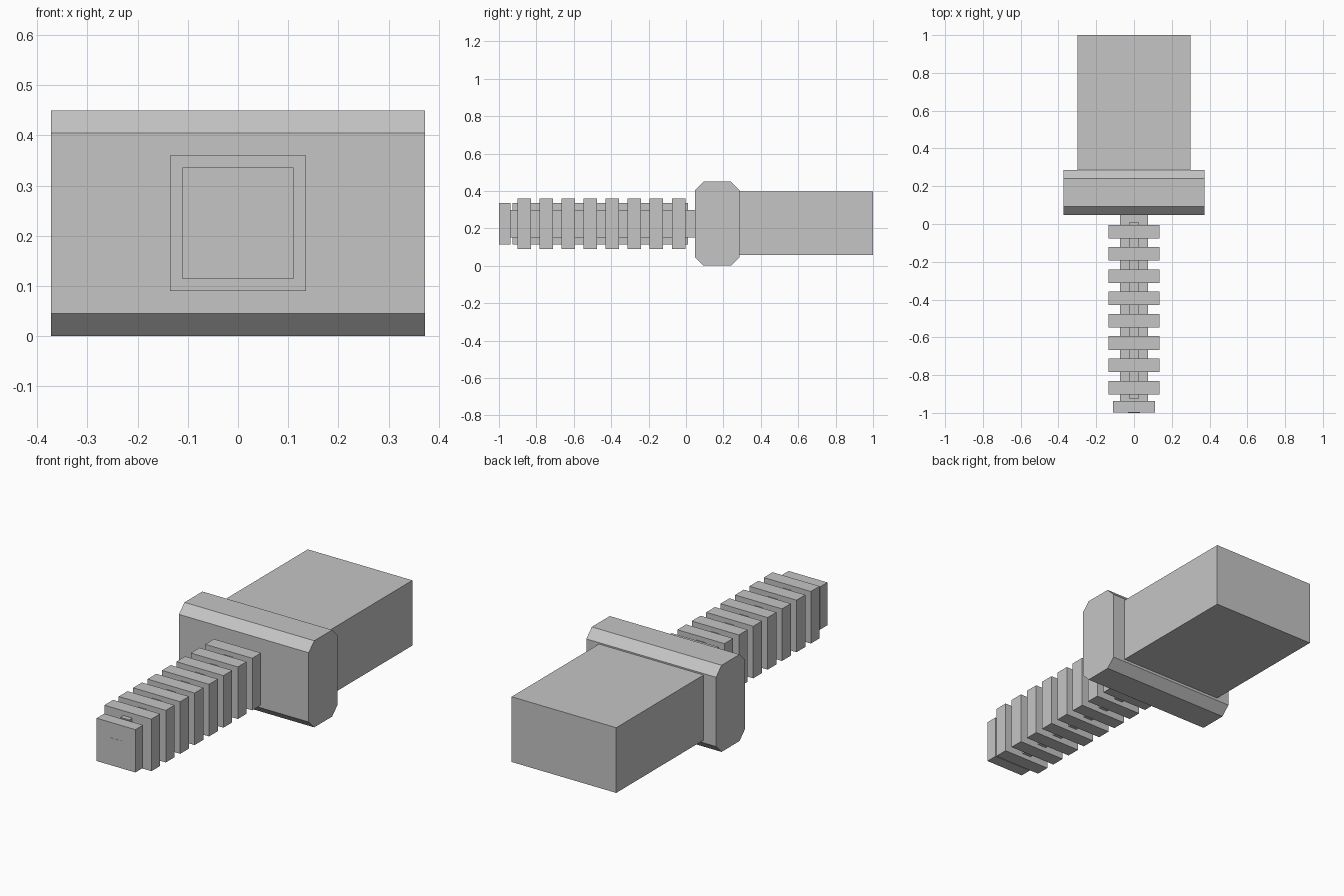
import bpy
import bmesh

# Remove the default cube
if "Cube" in bpy.data.objects:
    bpy.data.objects.remove(bpy.data.objects["Cube"], do_unlink=True)

# Single plain grey
GREY = (0.56, 0.56, 0.56, 1)
grey = bpy.data.materials.new("plain grey")
grey.use_nodes = True
grey.diffuse_color = GREY
grey.node_tree.nodes["Principled BSDF"].inputs["Base Color"].default_value = GREY

AXIS_Z = 0.225  # height of the shaft's centre line


def box(name, half_x, y0, y1, half_z, z=AXIS_Z):
    """Box centred on x = 0, running from y0 to y1."""
    bm = bmesh.new()
    bmesh.ops.create_cube(bm, size=2)
    bmesh.ops.scale(bm, vec=(half_x, (y1 - y0) / 2, half_z), verts=bm.verts)
    bmesh.ops.translate(bm, vec=(0, (y0 + y1) / 2, z), verts=bm.verts)
    mesh = bpy.data.meshes.new(name)
    bm.to_mesh(mesh)
    bm.free()
    mesh.materials.append(grey)
    obj = bpy.data.objects.new(name, mesh)
    bpy.context.collection.objects.link(obj)
    return obj


# Rear block
box("rear_block", 0.30, 0.28, 1.0, 0.169, 0.228)

# Flange, with its four long edges chamfered
flange = box("flange", 0.372, 0.048, 0.285, 0.2245)
bm = bmesh.new()
bm.from_mesh(flange.data)
long_edges = [e for e in bm.edges if abs(e.verts[0].co.x - e.verts[1].co.x) > 0.5]
bmesh.ops.bevel(bm, geom=long_edges, offset=0.045, segments=1, affect="EDGES")
bm.to_mesh(flange.data)
bm.free()

# Square shaft core and the narrow fin through it
box("shaft_core", 0.073, -0.945, 0.06, 0.073)
box("shaft_fin", 0.025, -0.927, 0.01, 0.111)

# Evenly spaced square ribs
for i in range(8):
    y = -0.04 - i * 0.118
    box(f"shaft_rib_{i + 1}", 0.135, y - 0.036, y + 0.036, 0.135)

# Square tip with a small centre plate
box("shaft_tip", 0.111, -0.999, -0.937, 0.111)
box("tip_plate", 0.032, -1.0, -0.998, 0.032)
